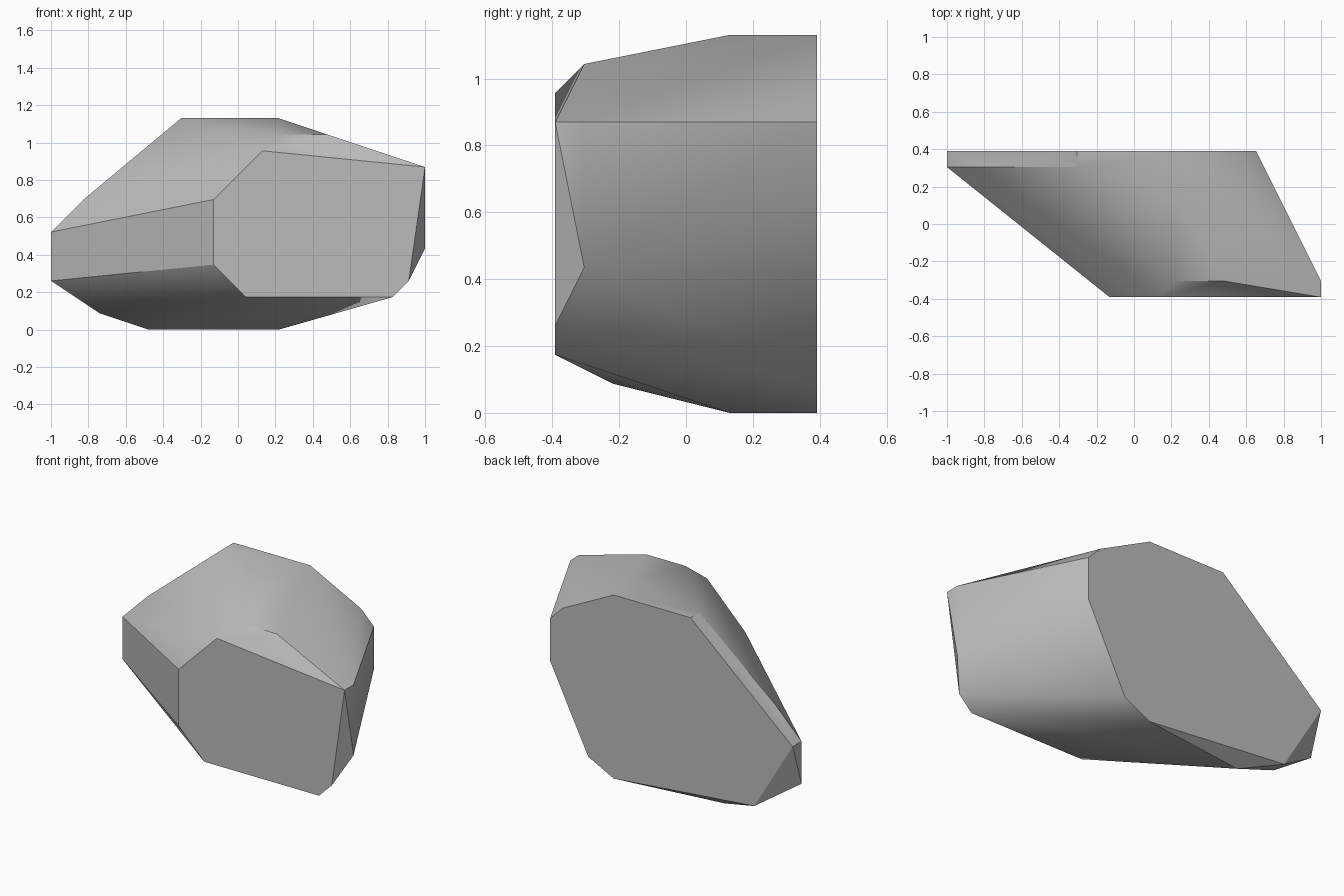
import bpy
import bmesh
from math import radians

# Remove the default object
default = bpy.data.objects.get("Cube")
if default:
    bpy.data.objects.remove(default, do_unlink=True)

# The boulder is chiselled on a regular lattice, with this cell size
CELL = 2 / 23
CENTRE_X, CENTRE_Y = 11.5, 4.5

# Corner points (x, z) of the boulder, on slices from front to back
front_cap = [(10, 8), (10, 4), (12, 2), (21, 2), (22, 3), (23, 10), (13, 11)]
front_bevel = [(23, 5), (23, 10), (17, 12), (14, 12)]
belly = [(14, 1)]
crown_and_keel = [(14, 0), (14, 13)]
back_bevel = [(0, 3), (0, 6), (2, 8), (8, 13), (3, 1), (6, 0)]
back_cap = [(19, 10), (18, 11), (14, 13), (8, 13), (0, 6),
            (3, 1), (14, 0), (16, 1), (19, 7)]
slices = {0: front_cap, 1: front_bevel, 2: belly,
          6: crown_and_keel, 8: back_bevel, 9: back_cap}


def make_material(name, colour):
    material = bpy.data.materials.new(name)
    material.use_nodes = True
    material.diffuse_color = colour
    shader = next(n for n in material.node_tree.nodes if n.type == "BSDF_PRINCIPLED")
    shader.inputs["Base Color"].default_value = colour
    shader.inputs["Roughness"].default_value = 0.9
    return material


def build_boulder(name, layers, material):
    """Wrap a tight skin around the corner points of every slice."""
    bm = bmesh.new()
    for depth, corners in layers.items():
        for across, height in corners:
            bm.verts.new(((across - CENTRE_X) * CELL,
                          (depth - CENTRE_Y) * CELL,
                          height * CELL))
    bmesh.ops.convex_hull(bm, input=bm.verts[:])
    # Merge the triangles of each flat facet into one face
    bmesh.ops.dissolve_limit(bm, angle_limit=radians(1),
                             verts=bm.verts[:], edges=bm.edges[:])
    bmesh.ops.recalc_face_normals(bm, faces=bm.faces[:])
    mesh = bpy.data.meshes.new(name)
    bm.to_mesh(mesh)
    bm.free()
    mesh.materials.append(material)
    obj = bpy.data.objects.new(name, mesh)
    bpy.context.collection.objects.link(obj)
    return obj


stone = make_material("stone grey", (0.5, 0.5, 0.5, 1))
boulder = build_boulder("boulder", slices, stone)

# Soft facets, with the strong edges kept crisp
bpy.ops.object.select_all(action="DESELECT")
boulder.select_set(True)
bpy.context.view_layer.objects.active = boulder
bpy.ops.object.shade_smooth_by_angle(angle=radians(30))
